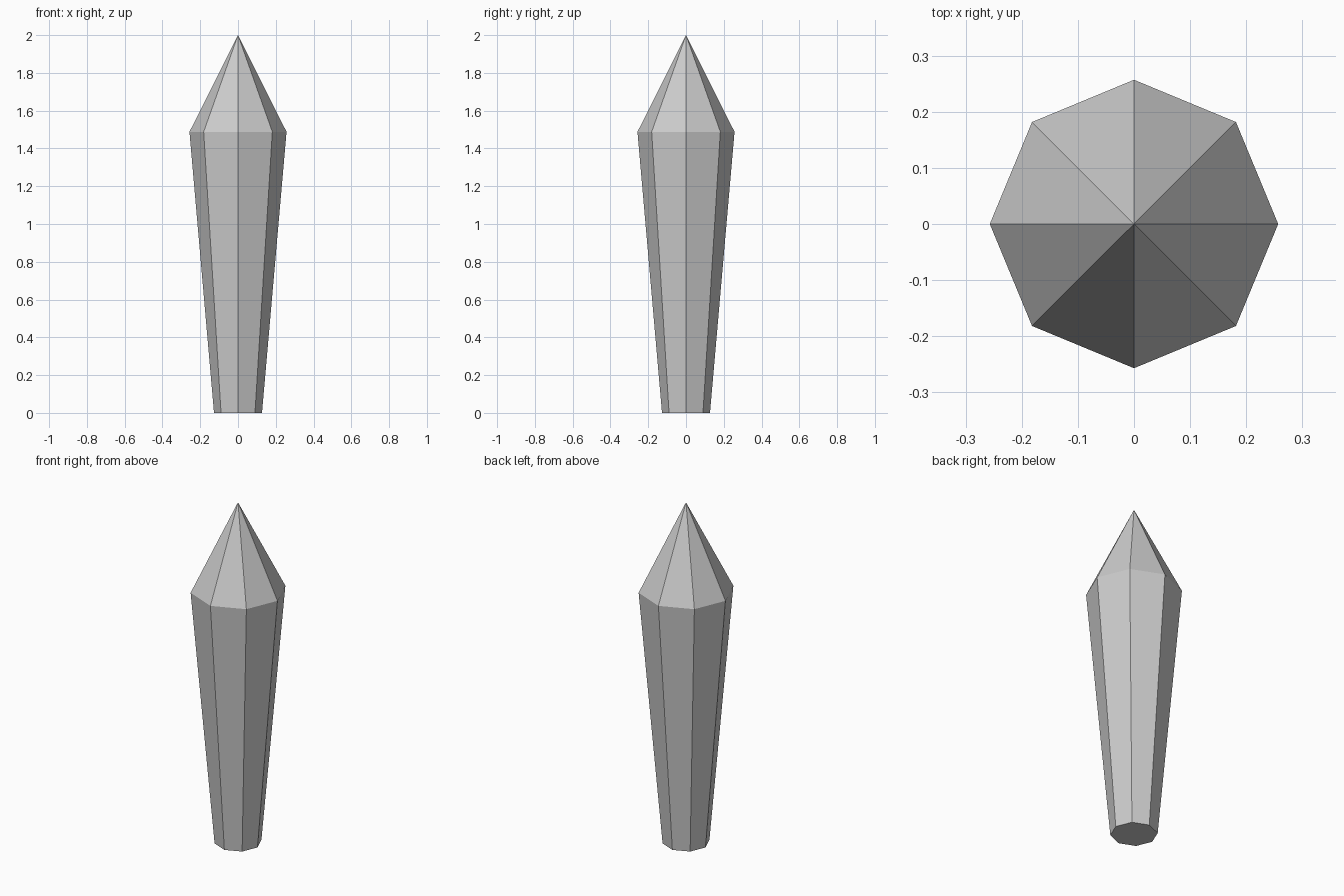
import bpy, bmesh
from math import cos, sin, tau

if "Cube" in bpy.data.objects:
    bpy.data.objects.remove(bpy.data.objects["Cube"])

SIDES = 8
BASE_R, BASE_Z = 0.127, 0.0
SHOULDER_R, SHOULDER_Z = 0.257, 1.488
TIP_Z = 2.0

bm = bmesh.new()


def ring(radius, z):
    return [bm.verts.new((radius * cos(tau * i / SIDES), radius * sin(tau * i / SIDES), z))
            for i in range(SIDES)]


# Tapered shaft with a closed base, topped by a pointed tip
base = ring(BASE_R, BASE_Z)
shoulder = ring(SHOULDER_R, SHOULDER_Z)
tip = bm.verts.new((0, 0, TIP_Z))
bm.faces.new(base[::-1])
for i in range(SIDES):
    j = (i + 1) % SIDES
    bm.faces.new((base[i], base[j], shoulder[j], shoulder[i]))
    bm.faces.new((shoulder[i], shoulder[j], tip))

mesh = bpy.data.meshes.new("crystal")
bm.to_mesh(mesh)
bm.free()
bpy.context.collection.objects.link(bpy.data.objects.new("crystal", mesh))
